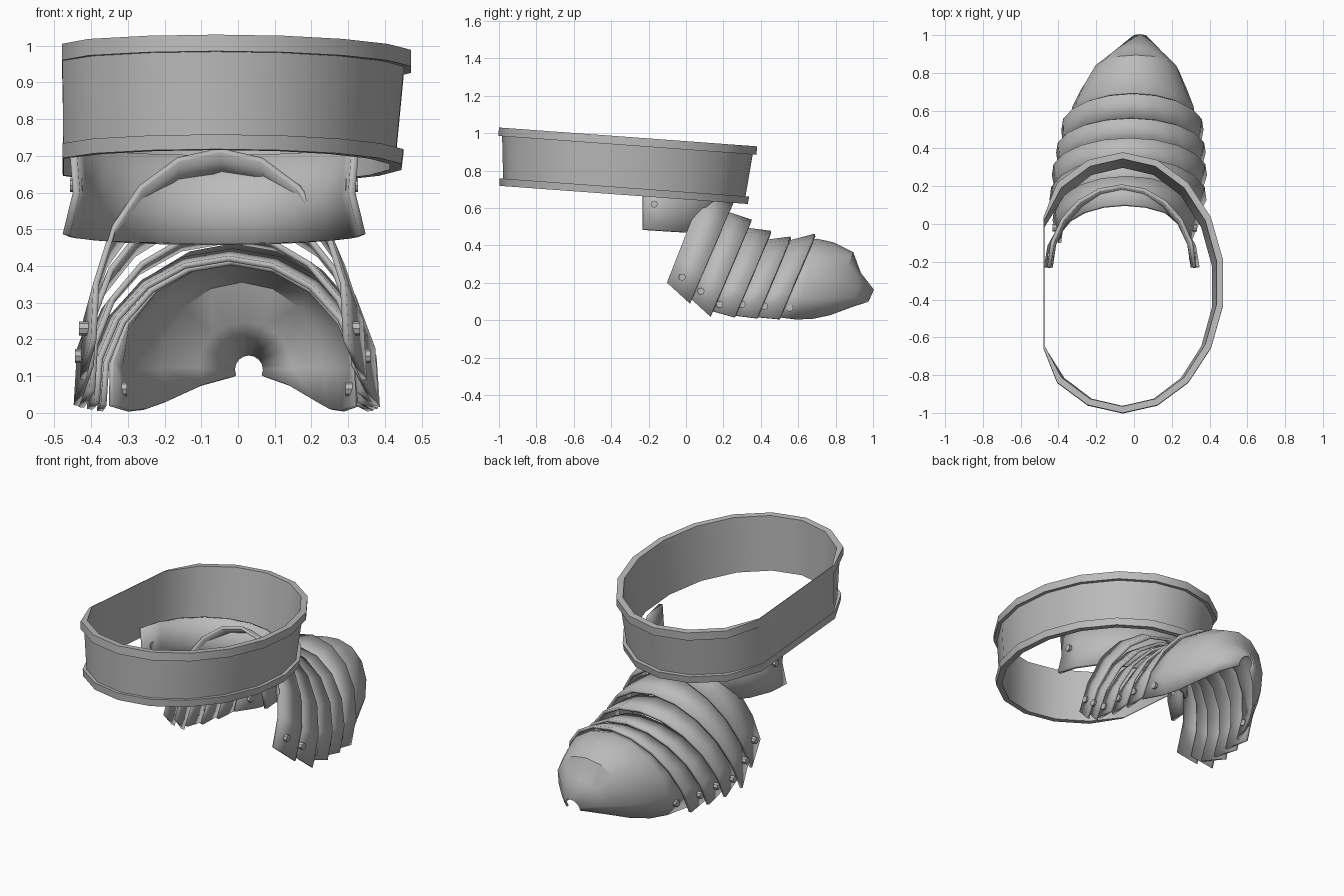
import bpy
from math import sin, cos, pi, asin, radians

cube = bpy.data.objects.get("Cube")
if cube:
    bpy.data.objects.remove(cube)

steel = bpy.data.materials.new("grey_steel")
steel.use_nodes = True
GREY = (0.5, 0.5, 0.5, 1)
steel.diffuse_color = GREY
steel.node_tree.nodes["Principled BSDF"].inputs["Base Color"].default_value = GREY


def finish(obj):
    obj.data.materials.append(steel)
    bpy.ops.object.select_all(action='DESELECT')
    obj.select_set(True)
    bpy.context.view_layer.objects.active = obj
    bpy.ops.object.shade_smooth_by_angle(angle=radians(35))


def loft(name, rows, closed=False, thickness=0):
    """Skin equal-length rows of points; closed wraps both directions."""
    n, m = len(rows), len(rows[0])
    last_row, last_col = (n, m) if closed else (n - 1, m - 1)
    faces = []
    for i in range(last_row):
        for j in range(last_col):
            a, b = (i + 1) % n, (j + 1) % m
            faces.append((i * m + j, i * m + b, a * m + b, a * m + j))
    mesh = bpy.data.meshes.new(name)
    mesh.from_pydata([p for row in rows for p in row], [], faces)
    mesh.update()
    obj = bpy.data.objects.new(name, mesh)
    bpy.context.collection.objects.link(obj)
    if thickness:
        mod = obj.modifiers.new("thickness", 'SOLIDIFY')
        mod.thickness = thickness
        mod.offset = 0
    finish(obj)
    return obj


def arch(bottom, top, half_width, centre, curl=0.1, sides=10):
    """Leaning arch; curl tucks the lower ends inwards."""
    start = -asin(curl)
    row = []
    for i in range(sides + 1):
        t = start + (pi - 2 * start) * i / sides
        f = (sin(t) + curl) / (1 + curl)
        row.append((centre + half_width * cos(t),
                    bottom[0] + (top[0] - bottom[0]) * f,
                    bottom[1] + (top[1] - bottom[1]) * f))
    return row


def rivet_pair(name, centre, reach, y, z):
    for side, label in ((1, "left"), (-1, "right")):
        bpy.ops.mesh.primitive_cylinder_add(
            vertices=8, radius=0.019, depth=0.035,
            location=(centre + side * reach, y, z), rotation=(0, pi / 2, 0))
        obj = bpy.context.object
        obj.name = name + "_" + label
        finish(obj)


# Tilted waist band with a raised rim at each edge, flattened on one side
band_profile = [(0, .98), (0, .935), (-.02, .935), (-.042, .71), (-.022, .71),
                (-.027, .67), (-.06, .67), (-.035, .98)]
band = []
for i in range(18):
    a = 2 * pi * i / 18
    row = []
    for out, h in band_profile:
        x = -0.06 + (0.54 + out) * sin(a)
        y = -0.31 - (0.69 + out) * cos(a)
        row.append((max(x, -0.48 - out * 0.1),
                    y + 0.073 * (h - 0.98), h - 0.073 * (y + 0.31)))
    band.append(row)
loft("waist_band", band, closed=True)

# Curved plate hanging inside the band
rows = []
for z, rx, ry in ((.73, .385, .43), (.6, .375, .40), (.485, .403, .365)):
    row = []
    for i in range(11):
        t = pi * i / 10
        row.append((-0.065 + rx * cos(t), -0.23 + ry * sin(t), z - 0.07 * ry * sin(t)))
    rows.append(row)
loft("back_plate", rows, thickness=0.02)
rivet_pair("back_plate_rivet", -0.065, 0.375, -0.17, 0.62)

# Overlapping lames: front bottom, front top, width, back bottom, back top, width
lames = [
    ((-.10, .20), (.10, .715), .345, (.02, .09), (.25, .62), .385, (-.02, .23)),
    ((.01, .13), (.20, .58), .36, (.13, .02), (.35, .53), .41, (.08, .155)),
    ((.10, .06), (.30, .49), .365, (.26, .015), (.455, .47), .405, (.18, .085)),
    ((.22, .03), (.41, .42), .36, (.38, .01), (.56, .44), .39, (.30, .085)),
    ((.34, .02), (.52, .41), .35, (.50, .005), (.69, .455), .37, (.42, .075)),
]
for i, (fb, ft, fw, bb, bt, bw, riv) in enumerate(lames):
    c = -0.05 + 0.008 * i
    loft(f"lame_{i + 1}", [arch(fb, ft, fw, c), arch(bb, bt, bw, c + 0.01)],
         thickness=0.016)
    rivet_pair(f"lame_{i + 1}_rivet", c, (fw + bw) / 2, *riv)

# Tapering end cap with a small round opening at the tip
cap = [
    arch((.46, .02), (.63, .41), .34, -.01, .15),
    arch((.59, .005), (.70, .43), .315, -.005, .4),
    arch((.68, .01), (.79, .41), .275, 0, .4),
    arch((.77, .03), (.89, .36), .225, .01, .4),
    arch((.89, .075), (.93, .25), .13, .02, .4),
    arch((.97, .10), (1.0, .16), .042, .03, .4),
]
loft("end_cap", cap, thickness=0.012)
rivet_pair("end_cap_rivet", -0.005, 0.315, 0.555, 0.065)
